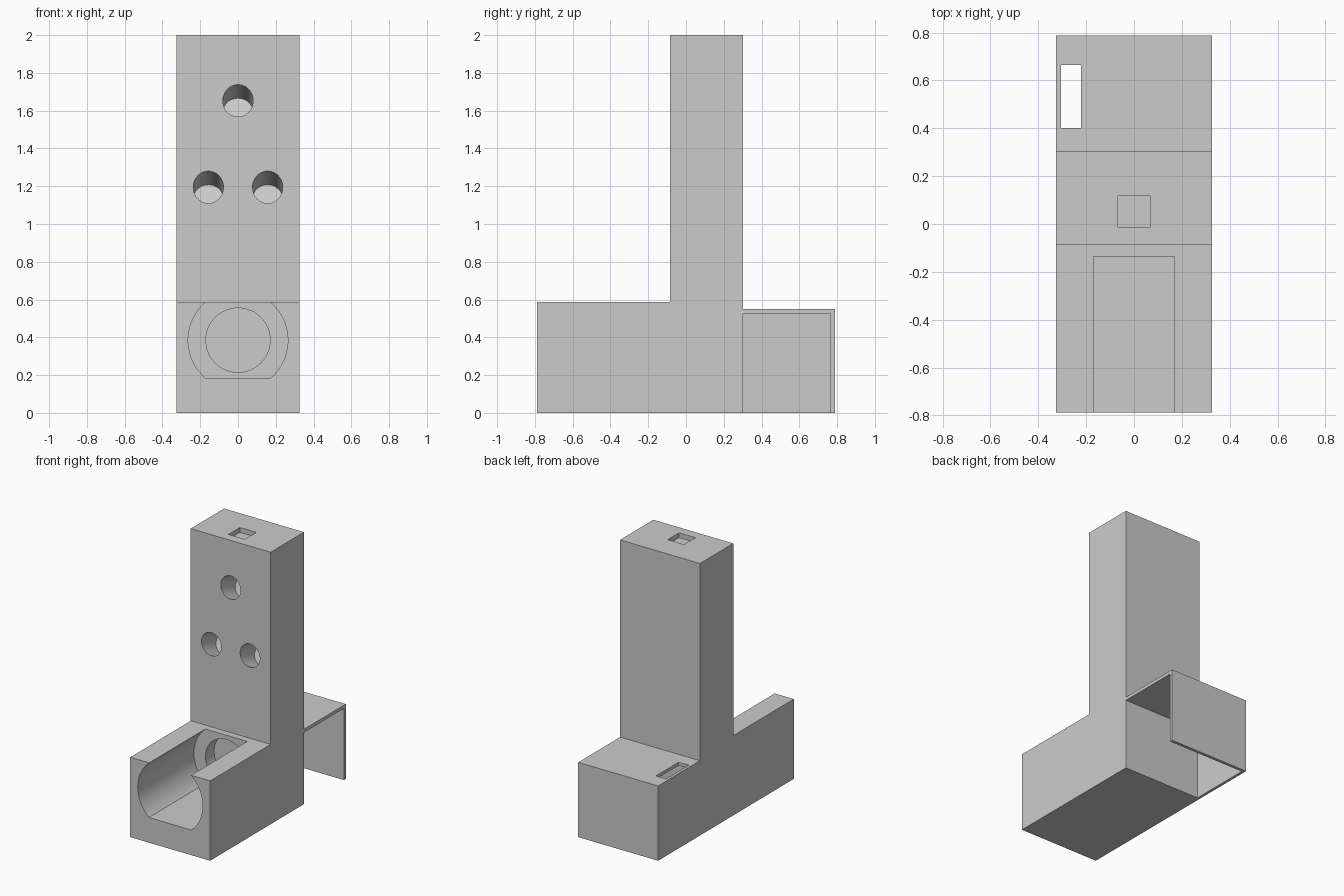
import bpy
import math
from math import radians, sin, cos
from mathutils import Vector

cube = bpy.data.objects.get("Cube")
if cube:
    bpy.data.objects.remove(cube, do_unlink=True)

grey = bpy.data.materials.new("plain grey")
grey.use_nodes = True
GREY = (0.6, 0.6, 0.6, 1)
grey.diffuse_color = GREY
grey.node_tree.nodes["Principled BSDF"].inputs["Base Color"].default_value = GREY

HALF = 0.325           # half width
FRONT, BACK = -0.788, 0.788
TOWER_F, TOWER_B = -0.085, 0.302


def prism(name, loop, offset):
    """Solid made by sweeping a closed loop of points along an offset."""
    n = len(loop)
    verts = [Vector(p) for p in loop]
    verts += [v + Vector(offset) for v in verts]
    faces = [tuple(range(n)), tuple(range(2 * n - 1, n - 1, -1))]
    faces += [(i, i + n, (i + 1) % n + n, (i + 1) % n) for i in range(n)]
    mesh = bpy.data.meshes.new(name)
    mesh.from_pydata(verts, [], faces)
    mesh.materials.append(grey)
    obj = bpy.data.objects.new(name, mesh)
    bpy.context.collection.objects.link(obj)
    bpy.context.view_layer.objects.active = obj
    bpy.ops.object.select_all(action='DESELECT')
    obj.select_set(True)
    bpy.ops.object.mode_set(mode='EDIT')
    bpy.ops.mesh.select_all(action='SELECT')
    bpy.ops.mesh.normals_make_consistent(inside=False)
    bpy.ops.object.mode_set(mode='OBJECT')
    return obj


def box(name, x0, x1, y0, y1, z0, z1):
    loop = [(x0, y0, z0), (x1, y0, z0), (x1, y1, z0), (x0, y1, z0)]
    return prism(name, loop, (0, 0, z1 - z0))


def circle(x, y, z, r, tilt=0, n=64):
    """Circle facing the front, tipped back by tilt."""
    ring = [2 * math.pi * i / n for i in range(n)]
    return [(x + r * cos(a), y + r * sin(a) * sin(tilt), z + r * sin(a) * cos(tilt))
            for a in ring]


def cut(obj, cutters):
    """Subtract each cutter, then discard it."""
    bpy.ops.object.select_all(action='DESELECT')
    bpy.context.view_layer.objects.active = obj
    obj.select_set(True)
    for c in cutters:
        c.hide_render = True
        mod = obj.modifiers.new("cut", 'BOOLEAN')
        mod.operation = 'DIFFERENCE'
        mod.solver = 'EXACT'
        mod.object = c
        bpy.ops.object.modifier_apply(modifier=mod.name)
        bpy.data.objects.remove(c, do_unlink=True)
    bpy.ops.object.shade_smooth_by_angle(angle=radians(30))


# Base and tower as one stepped block
side = [(FRONT, 0), (TOWER_B, 0), (TOWER_B, 2), (TOWER_F, 2), (TOWER_F, 0.587), (FRONT, 0.587)]
body = prism("body", [(-HALF, y, z) for y, z in side], (2 * HALF, 0, 0))

# Flat-bottomed round trough, open at the top, with a smaller recess behind it
AXIS, FLOOR, R = 0.385, 0.185, 0.264
a0 = -math.asin((AXIS - FLOOR) / R)
arc = [a0 + (math.pi - 2 * a0) * i / 72 for i in range(73)]
trough = prism("trough_cutter", [(R * cos(a), FRONT - 0.1, AXIS + R * sin(a)) for a in arc],
               (0, -0.135 - FRONT + 0.1, 0))
recess = prism("recess_cutter", circle(0, -0.2, AXIS, 0.17), (0, 0.165, 0))

# Three blind holes sloping down into the tower
TILT, DEPTH, LEAD = radians(20), 0.182, 0.1
aim = Vector((0, cos(TILT), -sin(TILT)))
holes = []
for x, z in [(0, 1.653), (-0.157, 1.195), (0.157, 1.195)]:
    start = Vector((x, TOWER_F, z)) - aim * LEAD
    holes.append(prism("hole_cutter", circle(*start, 0.08, TILT), aim * (DEPTH + LEAD)))

# Shallow square pocket on top
pocket = box("pocket_cutter", -0.067, 0.067, -0.015, 0.117, 1.965, 2.1)
cut(body, [trough, recess, pocket] + holes)

# Thin rear cover, open below and on its left, with a slot in the top
cover = box("rear_cover", -HALF, HALF, TOWER_B, BACK, 0, 0.55)
cavity = box("cavity_cutter", -0.305, HALF + 0.1, TOWER_B - 0.1, BACK - 0.022, -0.1, 0.526)
slot = box("slot_cutter", -0.305, -0.222, 0.402, 0.665, 0.4, 0.7)
cut(cover, [cavity, slot])
